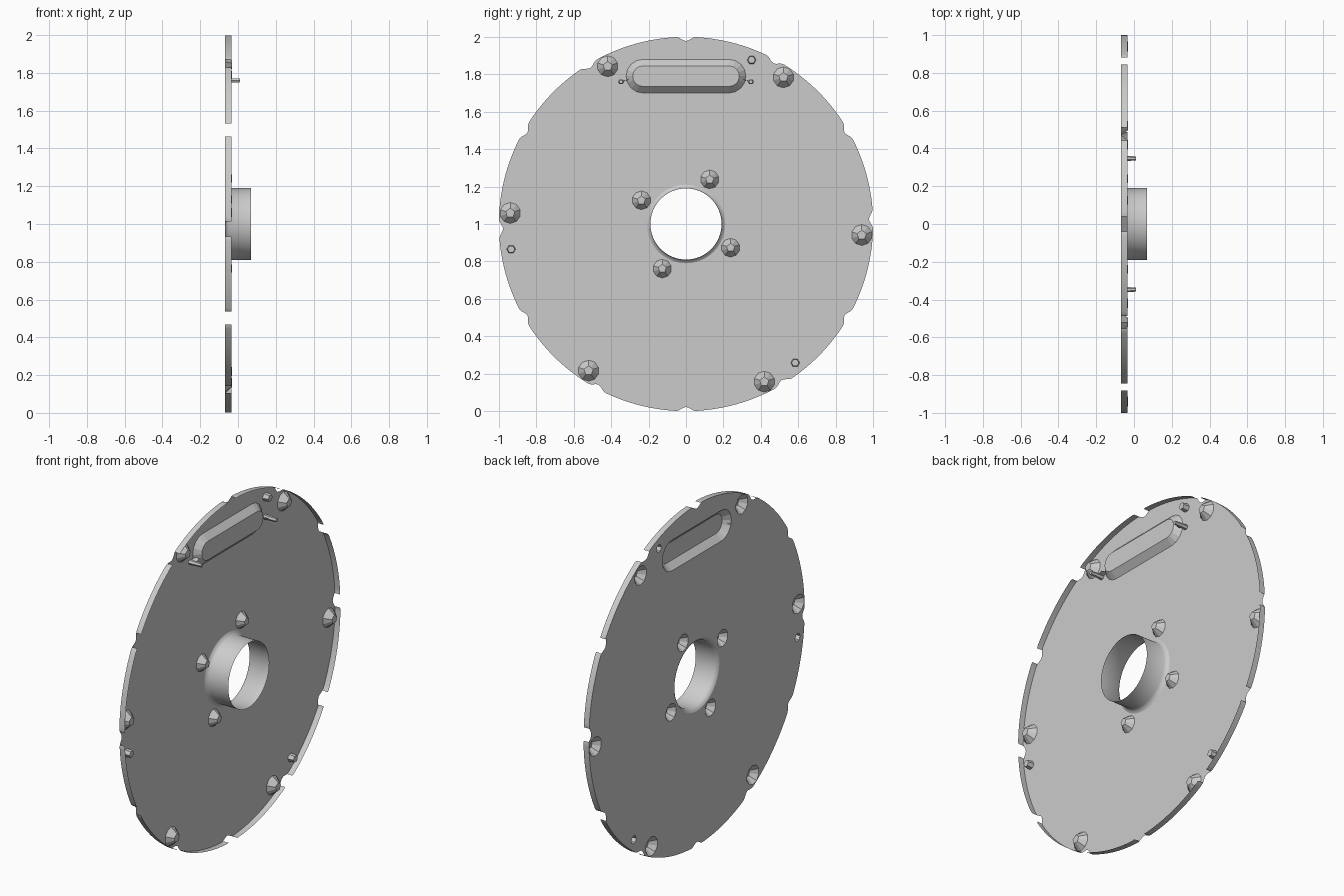
import bpy, bmesh, math
from mathutils import Vector

if "Cube" in bpy.data.objects:
    bpy.data.objects.remove(bpy.data.objects["Cube"], do_unlink=True)

BACK, FRONT, TIP = -0.07, -0.035, 0.07   # plate plane, flange edge, collar end
HUB = 0.19

grey = bpy.data.materials.new("sheet_grey")
grey.use_nodes = True
grey.diffuse_color = (0.6, 0.6, 0.6, 1)
grey.node_tree.nodes["Principled BSDF"].inputs["Base Color"].default_value = (0.6, 0.6, 0.6, 1)


def finish(name, bm, smooth=None):
    mesh = bpy.data.meshes.new(name)
    bm.to_mesh(mesh)
    bm.free()
    mesh.materials.append(grey)
    obj = bpy.data.objects.new(name, mesh)
    bpy.context.collection.objects.link(obj)
    if smooth:
        bpy.ops.object.select_all(action="DESELECT")
        obj.select_set(True)
        bpy.context.view_layer.objects.active = obj
        bpy.ops.object.shade_smooth_by_angle(angle=math.radians(smooth))
    return obj


def polar(r, deg, centre=(0, 1)):
    a = math.radians(deg)
    return centre[0] + r * math.cos(a), centre[1] + r * math.sin(a)


def circle(centre, r, n, turn=0):
    return [polar(r, turn + 360 * i / n, centre) for i in range(n)]


def stadium(half, r, centre=(0, 1.79), n=8):
    right = [polar(r, -90 + 180 * i / n, (centre[0] + half, centre[1])) for i in range(n + 1)]
    left = [polar(r, 90 + 180 * i / n, (centre[0] - half, centre[1])) for i in range(n + 1)]
    return right + left


def loft(name, layers, cap=False, smooth=None):
    """Join outlines given as (x, points) into an open shell."""
    bm = bmesh.new()
    rings = [[bm.verts.new((x, y, z)) for y, z in pts] for x, pts in layers]
    for a, b in zip(rings, rings[1:]):
        for i in range(len(a)):
            j = (i + 1) % len(a)
            bm.faces.new((a[i], a[j], b[j], b[i]))
    if cap:
        bm.faces.new(rings[-1])
    return finish(name, bm, smooth)


def notch(deg):
    """How deep the rim dips at this angle, 0 to 1."""
    k = round(deg / 30)
    off = abs(deg - 30 * k - (1.5 if k % 2 == 0 else 0))
    return 0.5 + 0.5 * math.cos(math.pi * off / 3) if off < 3 else 0


# Positions of the pressed features
outer_bumps = [polar(0.941, -3.6 + 60 * i) for i in range(6)]
inner_bumps = [polar(0.27, 62 + 90 * i) for i in range(4)]
studs = [polar(0.944, 68.2 + 120 * i) for i in range(3)]
holes = [circle((0, 1), HUB + 0.02, 64), stadium(0.23, 0.09)]

# Faceted dimples with a five-sided flat top
for label, places, r in (("outer_dimple", outer_bumps, 0.056), ("inner_dimple", inner_bumps, 0.05)):
    for n, c in enumerate(places):
        base = circle(c, r, 10, 90)
        top = [polar(0.46 * r * (1 if i % 2 == 0 else math.cos(math.pi / 5)), 90 + 36 * i, c)
               for i in range(10)]
        loft(f"{label}_{n + 1}", [(BACK, base), (FRONT + 0.003, top)], cap=True)
        holes.append(base)

# Small hexagonal studs
for n, c in enumerate(studs):
    base = circle(c, 0.024, 6)
    loft(f"small_stud_{n + 1}", [(BACK, base), (FRONT, circle(c, 0.02, 6))], cap=True)
    holes.append(base)

# Raised long slot panel
loft("slot_panel", [(BACK, stadium(0.23, 0.09)), (FRONT, stadium(0.23, 0.055))], cap=True)

# Central collar with a small flare at its foot
profile = [(BACK, 0.02), (BACK + 0.006, 0.009), (BACK + 0.02, 0), (TIP, 0)]
loft("collar", [(x, circle((0, 1), HUB + d, 64)) for x, d in profile], smooth=60)

# Locating pegs with a thin gusset towards the slot
for side, label in ((1, "back"), (-1, "front")):
    c = (side * 0.347, 1.76)
    loft(f"{label}_peg", [(BACK, circle(c, 0.015, 6)), (0.01, circle(c, 0.011, 6))], cap=True)
    bm = bmesh.new()
    bm.faces.new([bm.verts.new(p) for p in ((BACK, side * 0.30, 1.772), (BACK, c[0], c[1]),
                                           (FRONT, c[0], c[1]), (FRONT, side * 0.31, 1.772))])
    finish(f"{label}_peg_gusset", bm)

# Plate with scalloped edge and openings behind each pressed feature
angles = [i * 0.75 for i in range(480)]
rim = [polar(1 - 0.022 * notch(a), a) for a in angles]
bm = bmesh.new()
edges = []
for loop in [rim] + holes:
    vs = [bm.verts.new((BACK, y, z)) for y, z in loop]
    edges += [bm.edges.new((vs[i - 1], vs[i])) for i in range(len(vs))]
bmesh.ops.triangle_fill(bm, use_beauty=True, edges=edges, normal=Vector((1, 0, 0)))
finish("plate", bm)

# Rim flange, broken at every notch
bm = bmesh.new()
for i, a in enumerate(angles):
    j = (i + 1) % len(angles)
    if notch(a) < 0.35 and notch(angles[j]) < 0.35:
        (y0, z0), (y1, z1) = rim[i], rim[j]
        bm.faces.new([bm.verts.new(p) for p in ((BACK, y0, z0), (BACK, y1, z1),
                                               (FRONT, y1, z1), (FRONT, y0, z0))])
bmesh.ops.remove_doubles(bm, verts=bm.verts, dist=0.0001)
finish("rim_flange", bm, smooth=30)
